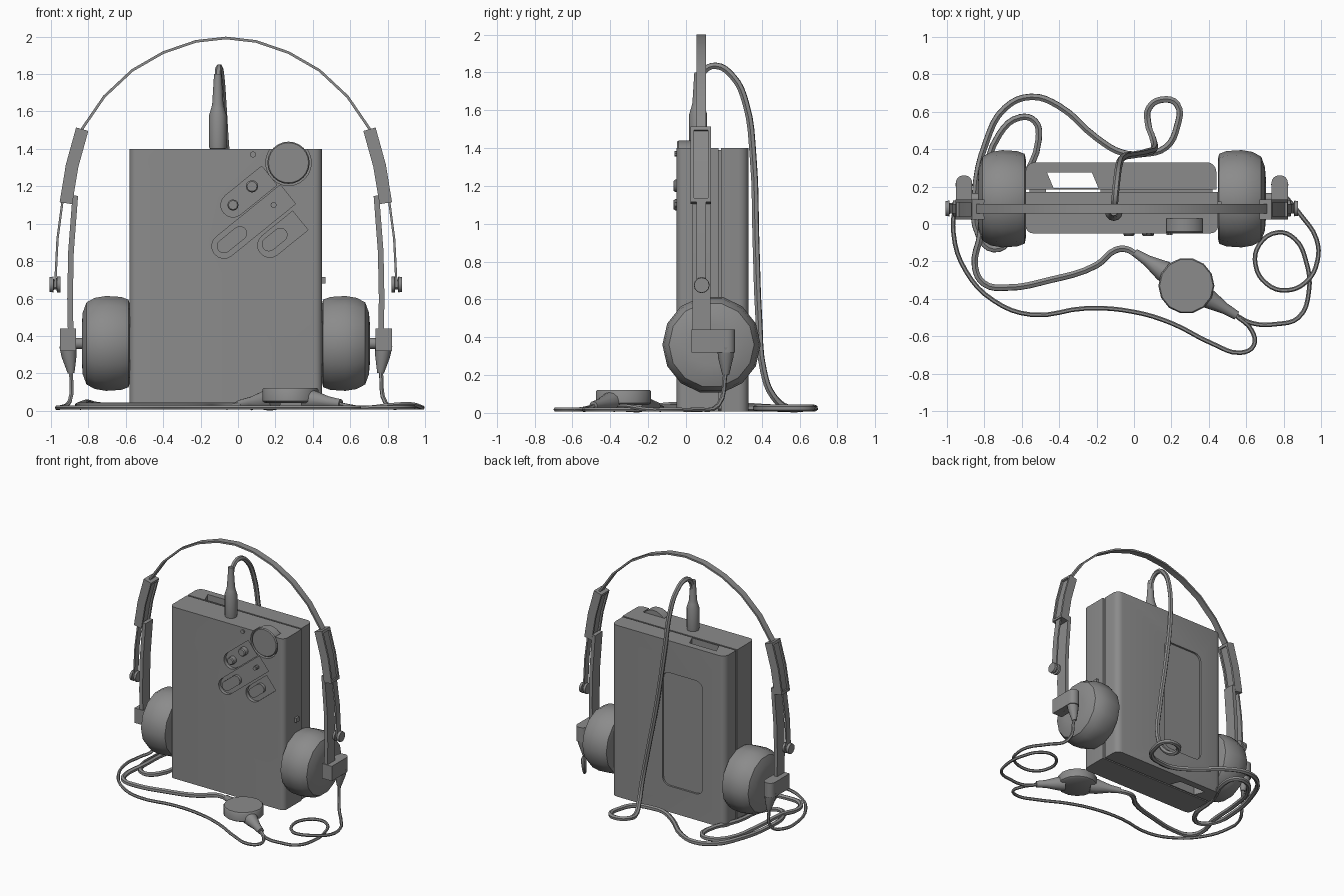
import bpy, bmesh, math
from mathutils import Vector

if "Cube" in bpy.data.objects:
    bpy.data.objects.remove(bpy.data.objects["Cube"])


def finish(name, bm):
    bmesh.ops.recalc_face_normals(bm, faces=bm.faces)
    me = bpy.data.meshes.new(name)
    bm.to_mesh(me)
    bm.free()
    ob = bpy.data.objects.new(name, me)
    bpy.context.collection.objects.link(ob)
    return ob


def prism(name, pts, axis, lo, hi):
    put = {'x': lambda a, b, t: (t, a, b), 'y': lambda a, b, t: (a, t, b), 'z': lambda a, b, t: (a, b, t)}[axis]
    bm = bmesh.new()
    r = [[bm.verts.new(put(a, b, t)) for a, b in pts] for t in (lo, hi)]
    n = len(pts)
    for i in range(n):
        j = (i + 1) % n
        bm.faces.new((r[0][i], r[0][j], r[1][j], r[1][i]))
    bm.faces.new(r[0])
    bm.faces.new(r[1])
    return finish(name, bm)


def rrect(x0, x1, y0, y1, radii, n=4):
    # corner order: low-low, high-low, high-high, low-high
    pts = []
    corners = [(x0, y0, 1, 1), (x1, y0, -1, 1), (x1, y1, -1, -1), (x0, y1, 1, -1)]
    for k, ((x, y, sx, sy), r) in enumerate(zip(corners, radii)):
        for i in range(n + 1 if r else 1):
            a = math.pi * (1 + k / 2) + math.pi / 2 * i / n
            pts.append((x + sx * r + r * math.cos(a), y + sy * r + r * math.sin(a)) if r else (x, y))
    return pts


def lathe(name, prof, origin, direction, n=12):
    q = Vector(direction).to_track_quat('Z', 'Y')
    bm = bmesh.new()
    rings = [[bm.verts.new(Vector(origin) + q @ Vector((r * math.cos(2 * math.pi * i / n), r * math.sin(2 * math.pi * i / n), t)))
              for i in range(n)] for t, r in prof]
    for a, b in zip(rings, rings[1:]):
        for i in range(n):
            j = (i + 1) % n
            bm.faces.new((a[i], a[j], b[j], b[i]))
    bm.faces.new(rings[0])
    bm.faces.new(rings[-1])
    return finish(name, bm)


def strip(name, line, th, y0, y1):
    # flat band following a line in the xz plane
    a, b = [], []
    P = [Vector(p) for p in line]
    for i, p in enumerate(P):
        d = (P[min(i + 1, len(P) - 1)] - P[max(i - 1, 0)]).normalized()
        nrm = Vector((-d.y, d.x)) * th / 2
        a.append(p + nrm)
        b.append(p - nrm)
    return prism(name, [tuple(p) for p in a + b[::-1]], 'y', y0, y1)


def cord(name, pts, r):
    cu = bpy.data.curves.new(name, 'CURVE')
    cu.dimensions = '3D'
    cu.bevel_depth, cu.bevel_resolution, cu.resolution_u, cu.use_fill_caps = r, 1, 4, True
    sp = cu.splines.new('BEZIER')
    sp.bezier_points.add(len(pts) - 1)
    for bp, p in zip(sp.bezier_points, pts):
        bp.co = p if len(p) == 3 else (*p, r + 0.006)
        bp.handle_left_type = bp.handle_right_type = 'AUTO'
    ob = bpy.data.objects.new(name, cu)
    bpy.context.collection.objects.link(ob)
    bpy.ops.object.select_all(action='DESELECT')
    ob.select_set(True)
    bpy.context.view_layer.objects.active = ob
    bpy.ops.object.convert(target='MESH')


def cut(ob, cutter):
    m = ob.modifiers.new('cut', 'BOOLEAN')
    m.operation, m.solver, m.object = 'DIFFERENCE', 'EXACT', cutter
    bpy.context.view_layer.objects.active = ob
    bpy.ops.object.modifier_apply(modifier=m.name)
    bpy.data.objects.remove(cutter)


def slot(x, z, length, r, both=False):
    # tilted slot outline, rounded at the lower end or at both ends
    t = math.radians(39)
    pts = [(r * math.cos(a), r * math.sin(a)) for a in [math.pi * (0.5 + i / 8) for i in range(9)]]
    pts += [(length - p[0], -p[1]) for p in pts] if both else [(length, -r), (length, r)]
    return [(x + a * math.cos(t) - b * math.sin(t), z + a * math.sin(t) + b * math.cos(t)) for a, b in pts]


# player case: front shell, recessed seam, back shell
front = prism('front_case', rrect(-0.58, 0.45, -0.05, 0.172, (0.04, 0.04, 0, 0)), 'z', 0.008, 1.40)
prism('case_seam', [(-0.18, 0.16), (0.42, 0.16), (0.42, 0.2), (-0.18, 0.2)], 'z', 0.02, 1.39)
back = prism('back_case', rrect(-0.58, 0.44, 0.184, 0.33, (0, 0, 0.05, 0.05)), 'z', 0.008, 1.40)
prism('case_seam_left', [(-0.56, 0.16), (-0.47, 0.16), (-0.47, 0.2), (-0.56, 0.2)], 'z', 0.02, 1.39)
cut(back, prism('slot_cutter', [(-0.43, 0.192), (-0.19, 0.192), (-0.225, 0.275), (-0.465, 0.275)], 'z', -0.1, 1.5))
cut(back, prism('window_cutter', rrect(-0.38, -0.02, 0.22, 1.14, (0.06,) * 4), 'y', 0.315, 0.4))

# front recesses, dial and buttons
cut(front, lathe('dial_cutter', [(0, 0.122), (0.13, 0.122)], (0.27, 0.03, 1.326), (0, -1, 0), 24))
for x, z, ln in ((-0.027, 1.10, 0.25), (-0.075, 0.88, 0.44), (0.17, 0.885, 0.21)):
    cut(front, prism('recess_cutter', slot(x, z, ln, 0.065), 'y', -0.1, -0.022))
lathe('dial', [(0, 0.113), (0.07, 0.113), (0.078, 0.107)], (0.27, 0.03, 1.326), (0, -1, 0), 24)
for x, z, r in ((0.075, 1.2, 0.033), (-0.027, 1.10, 0.03)):
    lathe('round_button', [(0, r), (0.035, r), (0.043, r * 0.8)], (x, -0.022, z), (0, -1, 0))
for x, z in ((0.08, 1.37), (0.19, 1.10)):
    lathe('indicator', [(0, 0.016), (0.05, 0.016)], (x, -0.01, z), (0, -1, 0), 10)
for x, z, ln in ((-0.075, 0.88, 0.11), (0.165, 0.89, 0.08)):
    prism('long_button', slot(x, z, ln, 0.038, True), 'y', -0.045, -0.02)
prism('side_switch', [(0.08, 0.68), (0.12, 0.68), (0.12, 0.715), (0.08, 0.715)], 'x', 0.44, 0.468)

# headset
CX = -0.065
half = [(0.77, 1.505), (0.65, 1.68), (0.50, 1.82), (0.335, 1.915), (0.16, 1.975)]
strip('headband', [(CX - h, z) for h, z in half] + [(CX, 1.993)] + [(CX + h, z) for h, z in half[::-1]],
      0.014, 0.055, 0.107)
for s, side in ((-1, 'left'), (1, 'right')):
    X = lambda h: CX + s * h
    L = lambda pts: [(X(h), z) for h, z in pts]
    lathe(side + '_ear_pad', [(0.513, 0.21), (0.52, 0.24), (0.56, 0.255), (0.64, 0.26), (0.70, 0.25),
                              (0.745, 0.225), (0.765, 0.17), (0.77, 0.11)], (CX, 0.135, 0.36), (s, 0, 0), 14)
    lathe(side + '_pivot', [(0.76, 0.03), (0.83, 0.03)], (CX, 0.135, 0.36), (s, 0, 0))
    # slider holder with a framed outer face
    hold = [(0.768, 1.505), (0.822, 1.31), (0.855, 1.11)]
    strip(side + '_slider', L(hold), 0.04, 0.035, 0.12)
    for y in (0.025, 0.115):
        strip(side + '_slider_rail', L(hold), 0.068, y, y + 0.016)
    for a, b in ((hold[0], (0.774, 1.485)), ((0.852, 1.13), hold[2])):
        strip(side + '_slider_end', L([a, b]), 0.067, 0.03, 0.128)
    strip(side + '_arm', L([(0.805, 1.15), (0.828, 0.85), (0.833, 0.6), (0.828, 0.32)]), 0.03, 0.035, 0.13)
    strip(side + '_size_strip', L([(0.872, 1.13), (0.90, 0.92), (0.913, 0.66)]), 0.012, 0.055, 0.107)
    lathe(side + '_stop_knob', [(0.885, 0.042), (0.903, 0.042), (0.905, 0.028), (0.92, 0.028), (0.922, 0.042), (0.942, 0.04)],
          (CX, 0.083, 0.675), (s, 0, 0))
    # bracket block with a rounded rear end over the cable outlet
    b0, b1 = sorted((X(0.80), X(0.888)))
    prism(side + '_bracket', rrect(b0, b1, 0.03, 0.26, (0, 0, 0.04, 0.04)), 'z', 0.32, 0.44)
    lathe(side + '_cable_sleeve', [(0, 0.046), (0.06, 0.04), (0.15, 0.018)], (X(0.845), 0.21, 0.35), (-0.12 * s, 0, -1))

# plug
lathe('plug', [(-0.06, 0.02), (0, 0.02), (0.001, 0.045), (0.03, 0.048), (0.18, 0.047), (0.215, 0.036), (0.24, 0.03), (0.40, 0.02)],
      (-0.108, 0.064, 1.40), (0, 0, 1))

# cable joint with its two sleeves
J = (0.28, -0.33)
lathe('cable_joint', [(0, 0.135), (0.01, 0.15), (0.07, 0.15), (0.08, 0.143)], (*J, 0.042), (0, 0, 1), 14)
lathe('joint_sleeve_in', [(0.1, 0.06), (0.15, 0.056), (0.25, 0.03), (0.33, 0.021)], (*J, 0.075), (-0.84, 0.54, -0.12))
lathe('joint_sleeve_out', [(0.1, 0.058), (0.15, 0.05), (0.24, 0.03), (0.315, 0.024)], (*J, 0.075), (0.86, -0.51, -0.12))

# main cord: plug, rear drop, floor loops, joint
cord('main_cord', [(-0.105, 0.066, 1.70), (-0.105, 0.09, 1.80), (-0.1, 0.155, 1.835), (-0.09, 0.25, 1.775), (-0.08, 0.315, 1.64),
     (-0.06, 0.355, 1.35), (0.0, 0.37, 0.9), (0.07, 0.385, 0.5), (0.11, 0.41, 0.22), (0.1, 0.46, 0.09), (0.075, 0.54),
     (0.08, 0.62), (0.15, 0.665), (0.23, 0.64), (0.23, 0.52), (0.17, 0.41), (0.05, 0.375), (-0.06, 0.38), (-0.2, 0.46),
     (-0.4, 0.63), (-0.55, 0.68), (-0.69, 0.62), (-0.79, 0.44), (-0.85, 0.15), (-0.83, -0.06), (-0.75, -0.135),
     (-0.66, -0.08), (-0.6, 0.2), (-0.51, 0.45), (-0.53, 0.55), (-0.61, 0.57), (-0.72, 0.48), (-0.8, 0.22, 0.04),
     (-0.82, -0.05, 0.04), (-0.85, -0.23), (-0.8, -0.32), (-0.68, -0.34), (-0.45, -0.3), (-0.2, -0.22), (-0.1, -0.14),
     (-0.04, -0.135), (0.02, -0.17, 0.035)], 0.019)

# thin cords to each ear pad
cord('left_cord', [(0.54, -0.485, 0.035), (0.63, -0.57), (0.64, -0.65), (0.57, -0.688), (0.42, -0.64), (0.2, -0.53), (0, -0.47),
     (-0.25, -0.45), (-0.55, -0.485), (-0.75, -0.41), (-0.9, -0.25), (-0.965, -0.05), (-0.95, 0.1), (-0.9, 0.19, 0.05),
     (-0.892, 0.21, 0.22)], 0.012)
cord('right_cord', [(0.54, -0.485, 0.035), (0.63, -0.53), (0.76, -0.535), (0.88, -0.5), (0.935, -0.36), (0.92, -0.2),
     (0.86, -0.08), (0.77, -0.045), (0.67, -0.11), (0.65, -0.22), (0.71, -0.32), (0.81, -0.355, 0.03), (0.92, -0.31, 0.035),
     (0.98, -0.2), (0.975, -0.08), (0.89, 0.05), (0.79, 0.17, 0.04), (0.763, 0.21, 0.22)], 0.012)

# dark grey finish on every part
grey = bpy.data.materials.new('dark_grey')
grey.diffuse_color = (0.26, 0.26, 0.26, 1)
grey.use_nodes = True
grey.node_tree.nodes["Principled BSDF"].inputs["Base Color"].default_value = grey.diffuse_color
for ob in bpy.data.objects:
    ob.data.materials.clear()
    ob.data.materials.append(grey)

# smooth curved parts, keep hard edges
bpy.ops.object.select_all(action='SELECT')
bpy.context.view_layer.objects.active = front
bpy.ops.object.shade_smooth_by_angle(angle=math.radians(35))
